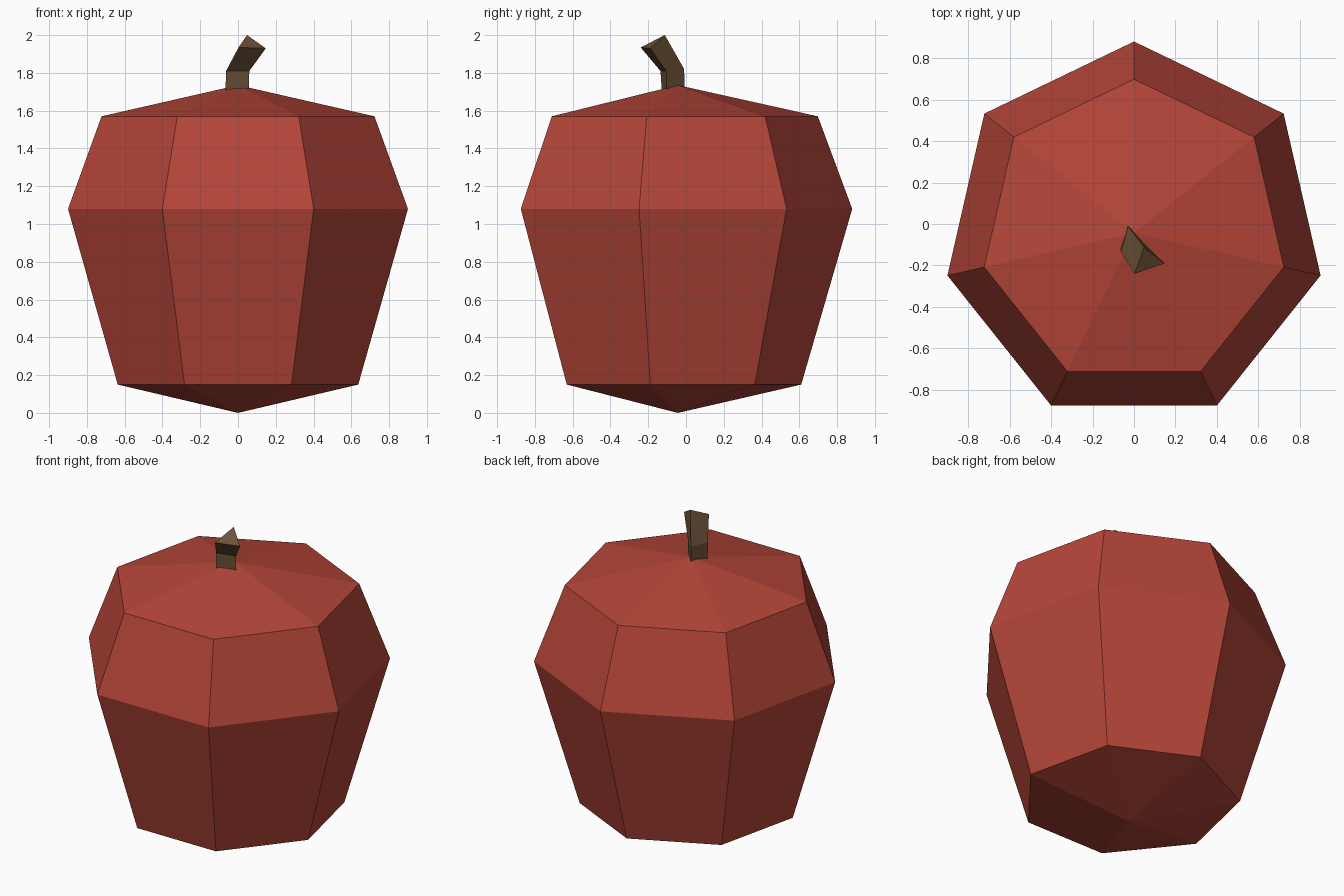
import bpy, bmesh, math

if "Cube" in bpy.data.objects:
    bpy.data.objects.remove(bpy.data.objects["Cube"])


def material(name, color):
    m = bpy.data.materials.new(name)
    m.diffuse_color = (*color, 1)
    m.use_nodes = True
    m.node_tree.nodes["Principled BSDF"].inputs["Base Color"].default_value = m.diffuse_color
    return m


def skin(name, rings, mat, low=None, high=None):
    """Bridge equal-length rings; close each end with an apex or a flat cap."""
    bm = bmesh.new()
    loops = [[bm.verts.new(p) for p in ring] for ring in rings]
    n = len(loops[0])
    for a, b in zip(loops, loops[1:]):
        for i in range(n):
            j = (i + 1) % n
            bm.faces.new((a[i], a[j], b[j], b[i]))
    for loop, apex in ((loops[0], low), (loops[-1], high)):
        if apex is None:
            bm.faces.new(loop)
        else:
            tip = bm.verts.new(apex)
            for i in range(n):
                bm.faces.new((loop[i], loop[(i + 1) % n], tip))
    bmesh.ops.recalc_face_normals(bm, faces=bm.faces)
    mesh = bpy.data.meshes.new(name)
    bm.to_mesh(mesh)
    bm.free()
    mesh.materials.append(mat)
    obj = bpy.data.objects.new(name, mesh)
    bpy.context.collection.objects.link(obj)
    return obj


red = material("apple red", (0.46, 0.06, 0.04))
brown = material("stem brown", (0.15, 0.085, 0.04))

# Seven-sided apple body, one corner pointing back
CY = -0.043


def heptagon(r, z):
    angles = [math.pi / 2 + i * math.tau / 7 for i in range(7)]
    return [(r * math.cos(a), CY + r * math.sin(a), z) for a in angles]


skin("apple_body", [heptagon(r, z) for r, z in ((0.653, 0.15), (0.923, 1.08), (0.741, 1.57))],
     red, low=(0, CY, 0), high=(0, CY, 1.735))

# Bent three-sided stem
skin("stem", [
    [(-0.068, -0.125, 1.66), (0.055, -0.10, 1.66), (-0.03, -0.005, 1.66)],
    [(-0.063, -0.135, 1.81), (0.06, -0.105, 1.81), (-0.028, -0.01, 1.82)],
    [(0.003, -0.24, 1.935), (0.147, -0.19, 1.93), (0.048, -0.112, 2.0)],
], brown)
